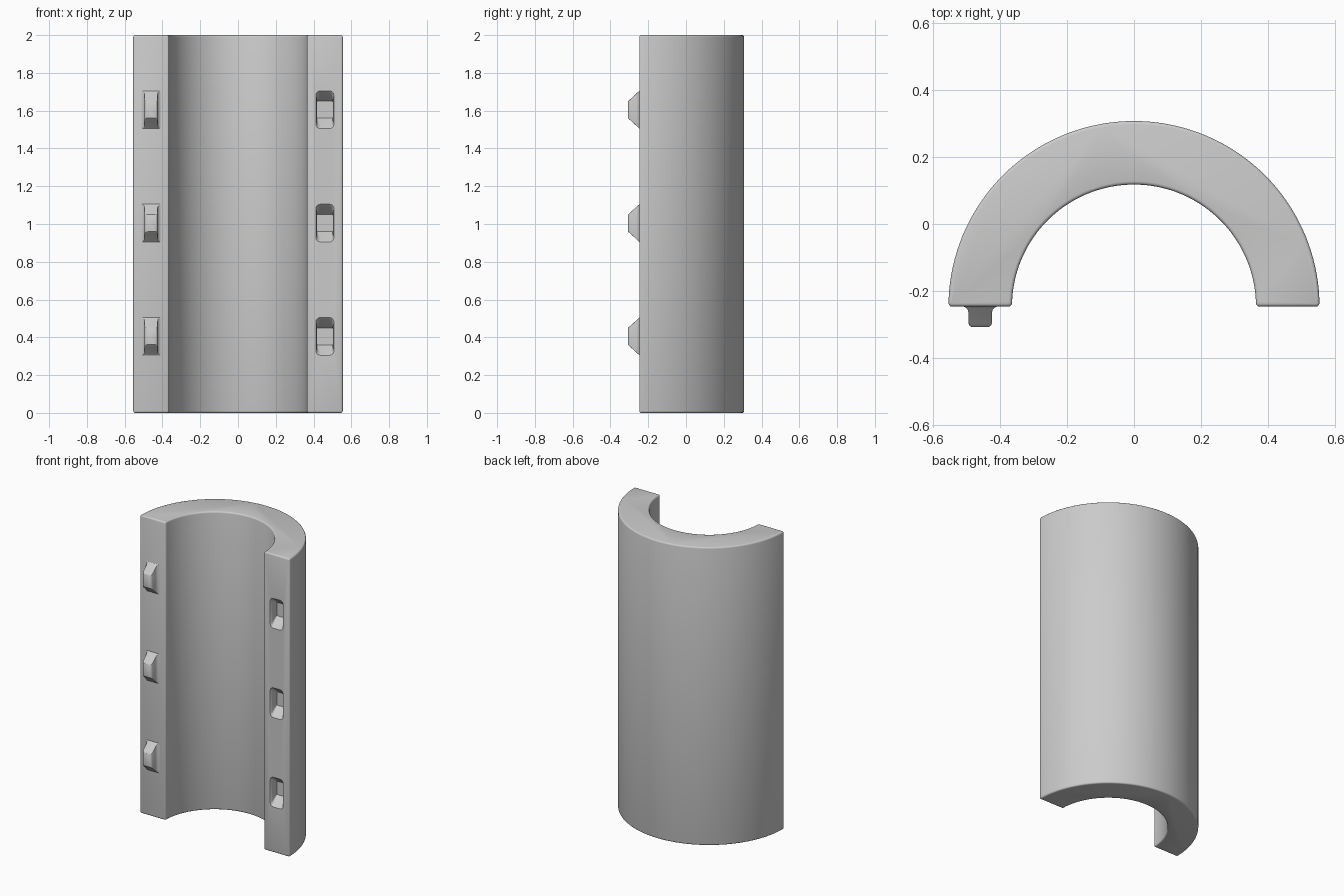
import bpy, bmesh
from math import pi, cos, sin, radians

default = bpy.data.objects.get("Cube")
if default:
    bpy.data.objects.remove(default, do_unlink=True)

OUTER, INNER, HEIGHT = 0.555, 0.365, 2.0
FACE_Y = -0.247            # flat mating face
PIN_X = 0.46
LEVELS = (0.405, 1.005, 1.605)

grey = bpy.data.materials.new("plain_grey")
grey.use_nodes = True
colour = (0.6, 0.6, 0.6, 1)
grey.diffuse_color = colour
grey.node_tree.nodes["Principled BSDF"].inputs["Base Color"].default_value = colour


def finish(bm, name):
    bmesh.ops.recalc_face_normals(bm, faces=bm.faces)
    mesh = bpy.data.meshes.new(name)
    bm.to_mesh(mesh)
    bm.free()
    mesh.materials.append(grey)
    obj = bpy.data.objects.new(name, mesh)
    bpy.context.collection.objects.link(obj)
    return obj


def smooth(obj, angle):
    bpy.ops.object.select_all(action='DESELECT')
    obj.select_set(True)
    bpy.context.view_layer.objects.active = obj
    bpy.ops.object.shade_smooth_by_angle(angle=radians(angle))


def loft(name, x, z, sections, direction):
    """Rounded rectangles (depth, half width, half height, corner radius) skinned along y."""
    bm = bmesh.new()
    rings = []
    for depth, hw, hh, r in sections:
        ring = []
        for q, (sx, sz) in enumerate(((1, 1), (-1, 1), (-1, -1), (1, -1))):
            for k in range(5):
                a = (q + k / 4) * pi / 2
                ring.append(bm.verts.new((x + sx * (hw - r) + r * cos(a),
                                          FACE_Y + direction * depth,
                                          z + sz * (hh - r) + r * sin(a))))
        rings.append(ring)
    n = len(rings[0])
    for a, b in zip(rings, rings[1:]):
        for i in range(n):
            j = (i + 1) % n
            bm.faces.new((a[i], a[j], b[j], b[i]))
    bm.faces.new(rings[0])
    bm.faces.new(rings[-1])
    return finish(bm, name)


# Half tube: arch profile extruded upward, with its long and end edges rounded
STEPS = 72
bm = bmesh.new()
arc = [pi * i / STEPS for i in range(STEPS + 1)]
outline = [(OUTER * cos(a), OUTER * sin(a)) for a in arc]
outline += [(INNER * cos(a), INNER * sin(a)) for a in reversed(arc)]
base = bm.faces.new([bm.verts.new((x, FACE_Y + y, 0)) for x, y in outline])
top = bmesh.ops.extrude_face_region(bm, geom=[base])["geom"]
bmesh.ops.translate(bm, vec=(0, 0, HEIGHT),
                    verts=[v for v in top if isinstance(v, bmesh.types.BMVert)])
bmesh.ops.recalc_face_normals(bm, faces=bm.faces)
edges = [e for e in bm.edges if e.calc_face_angle(0) > radians(40)]
bmesh.ops.bevel(bm, geom=edges, offset=0.01, segments=3, profile=0.5, affect='EDGES')
shell = finish(bm, "half_tube")

# Sockets on the left mating face
SOCKET = ((-0.006, 0.054, 0.106, 0.026), (0.0, 0.048, 0.1, 0.024),
          (0.005, 0.044, 0.095, 0.022), (0.012, 0.042, 0.089, 0.02),
          (0.063, 0.042, 0.045, 0.004))
for i, z in enumerate(LEVELS):
    cutter = loft(f"socket_cutter_{i + 1}", PIN_X, z, SOCKET, 1)
    cut = shell.modifiers.new("socket", 'BOOLEAN')
    cut.operation = 'DIFFERENCE'
    cut.solver = 'EXACT'
    cut.object = cutter
    bpy.context.view_layer.objects.active = shell
    bpy.ops.object.modifier_apply(modifier=cut.name)
    bpy.data.objects.remove(cutter, do_unlink=True)
smooth(shell, 31)

# Tapered pegs on the right mating face, flared at the root
PEG = ((-0.01, 0.05, 0.1, 0.002), (0.0, 0.05, 0.1, 0.002),
       (0.004, 0.042, 0.096, 0.002), (0.01, 0.037, 0.091, 0.002),
       (0.018, 0.035, 0.083, 0.002), (0.05, 0.035, 0.054, 0.002),
       (0.057, 0.032, 0.048, 0.002), (0.061, 0.026, 0.044, 0.002))
for i, z in enumerate(LEVELS):
    peg = loft(f"peg_{i + 1}", -PIN_X, z, PEG, -1)
    smooth(peg, 35)
